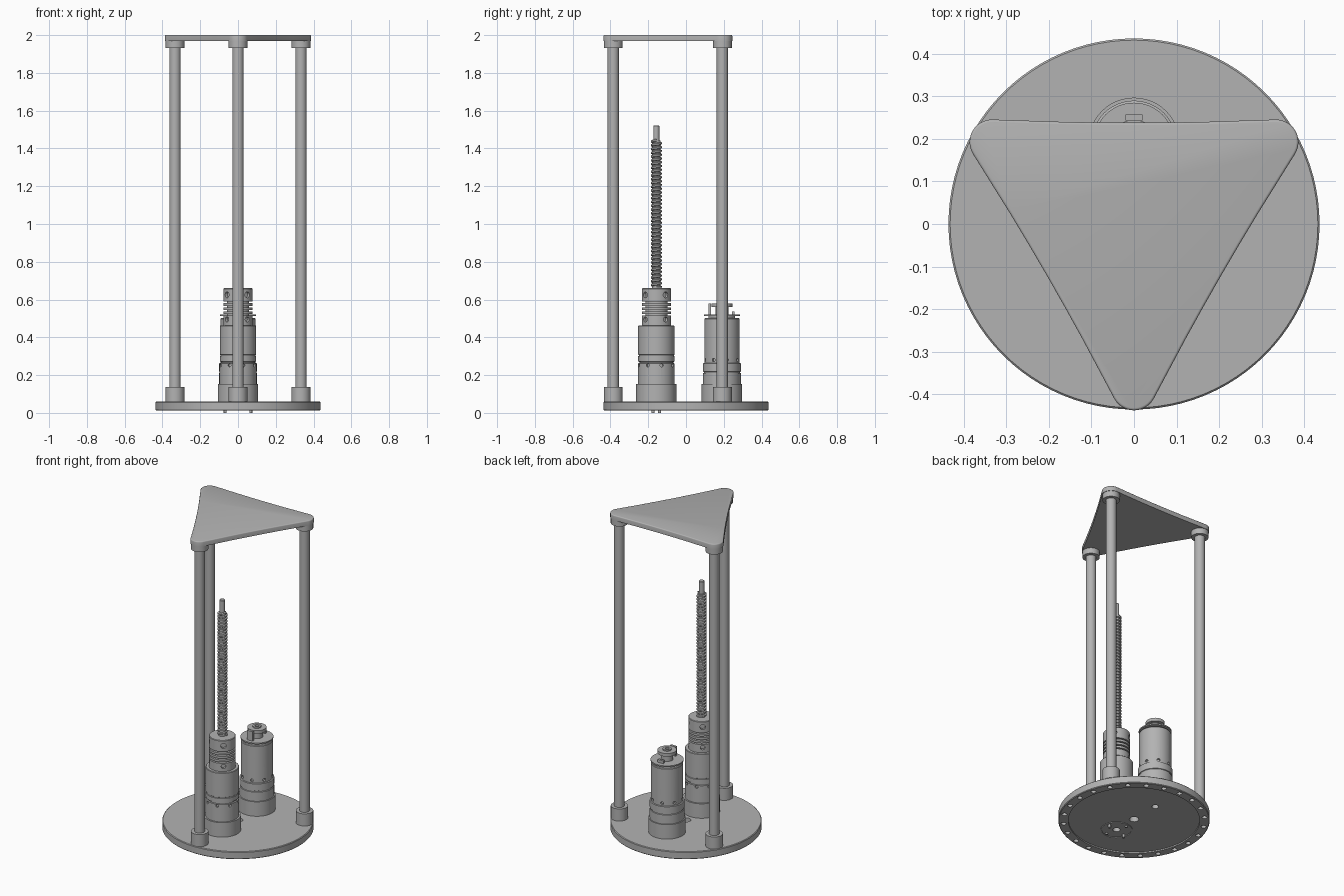
import bpy, bmesh, math
from mathutils import Vector, Matrix

if "Cube" in bpy.data.objects:
    bpy.data.objects.remove(bpy.data.objects["Cube"])

grey = bpy.data.materials.new("satin grey")
grey.use_nodes = True
grey.diffuse_color = (0.45, 0.45, 0.45, 1)
grey.node_tree.nodes["Principled BSDF"].inputs["Base Color"].default_value = (0.45, 0.45, 0.45, 1)


def finish(name, bm, smooth=True):
    bmesh.ops.recalc_face_normals(bm, faces=bm.faces)
    mesh = bpy.data.meshes.new(name)
    bm.to_mesh(mesh)
    bm.free()
    mesh.materials.append(grey)
    ob = bpy.data.objects.new(name, mesh)
    bpy.context.collection.objects.link(ob)
    if smooth:
        shade(ob)
    return ob


def activate(ob):
    bpy.ops.object.select_all(action='DESELECT')
    ob.select_set(True)
    bpy.context.view_layer.objects.active = ob


def shade(ob):
    activate(ob)
    bpy.ops.object.shade_smooth_by_angle(angle=math.radians(35))


def lathe(name, profile, x=0, y=0, segments=48):
    """Spin (radius, height) points around a vertical axis at x, y."""
    bm = bmesh.new()
    verts = [bm.verts.new((r, 0, z)) for r, z in profile]
    edges = [bm.edges.new(pair) for pair in zip(verts, verts[1:])]
    bmesh.ops.spin(bm, geom=verts + edges, cent=(0, 0, 0), axis=(0, 0, 1),
                   angle=math.tau, steps=segments, use_duplicate=False)
    bmesh.ops.remove_doubles(bm, verts=bm.verts, dist=0.0002)
    bmesh.ops.translate(bm, verts=bm.verts, vec=(x, y, 0))
    return finish(name, bm)


def rod(name, x, y, r, z0, z1, segments=32):
    return lathe(name, [(0, z0), (r, z0), (r, z1), (0, z1)], x, y, segments)


def radial_holes(x, y, radius, z, size, angles):
    """Short cutters lying across a round wall: (centre, radius, direction, depth)."""
    out = []
    for a in angles:
        d = Vector((math.cos(a), math.sin(a), 0))
        out.append((Vector((x, y, z)) + d * radius, size, d, 0.03))
    return out


def drill(ob, holes):
    """Cut round holes out of an object."""
    bm = bmesh.new()
    for centre, r, direction, depth in holes:
        turn = Vector((0, 0, 1)).rotation_difference(direction).to_matrix().to_4x4()
        bmesh.ops.create_cone(bm, cap_ends=True, segments=16, radius1=r, radius2=r,
                              depth=depth, matrix=Matrix.Translation(centre) @ turn)
    cutter = finish("hole_cutter", bm, False)
    cutter.hide_render = True
    mod = ob.modifiers.new("holes", 'BOOLEAN')
    mod.operation = 'DIFFERENCE'
    mod.solver = 'EXACT'
    mod.object = cutter
    activate(ob)
    bpy.ops.object.modifier_apply(modifier=mod.name)
    bpy.data.objects.remove(cutter)
    shade(ob)


def ring(count, start=0.0):
    return [start + math.tau * i / count for i in range(count)]


UP = Vector((0, 0, 1))
SCREW_Y, MOTOR_Y = -0.157, 0.19

# Round base with a shallow recess and a ring of blind holes underneath
base = lathe("base_plate", [(0, .02), (.378, .02), (.378, .012), (.432, .012), (.436, .016),
                            (.436, .056), (.432, .06), (0, .06)], segments=96)
holes = [(Vector((.407 * math.cos(a), .407 * math.sin(a), .012)), .015, UP, .04)
         for a in ring(24)]
holes += [(Vector((0, 0, .03)), .028, UP, .1), (Vector((0, MOTOR_Y, .02)), .02, UP, .05),
          (Vector((0, SCREW_Y, .02)), .022, UP, .05)]
drill(base, holes)

# Mounting ring and screw heads below the drive motor
lathe("mount_ring", [(.085, .025), (.085, .016), (.092, .016), (.092, .025)], 0, SCREW_Y)
for i, a in enumerate(ring(4, .25)):
    rod(f"mount_screw_{i + 1}", .07 * math.cos(a), SCREW_Y + .07 * math.sin(a), .008,
        0 if i % 2 == 0 else .012, .03, 12)

# Three posts with sockets at both ends
corners = [Vector((.385 * math.cos(a), .385 * math.sin(a), 0)) for a in ring(3, -math.pi / 2)]
for i, c in enumerate(corners):
    rod(f"post_{i + 1}", c.x, c.y, .03, .06, 1.97)
    for label, z0, z1 in (("lower", .06, .137), ("upper", 1.932, 1.985)):
        rod(f"{label}_socket_{i + 1}", c.x, c.y, .05, z0, z1, 40)

# Top plate: rounded corners joined by slightly hollow sides
bm = bmesh.new()
outline = []
for i, c in enumerate(corners):
    mid = -math.pi / 2 + i * math.tau / 3
    for k in range(13):
        a = mid + math.radians(-62 + 124 * k / 12)
        outline.append(c + Vector((math.cos(a), math.sin(a), 0)) * .053)
    nxt = mid + math.pi / 3
    side = Vector((math.cos(nxt), math.sin(nxt), 0)) * .238
    along = Vector((-math.sin(nxt), math.cos(nxt), 0))
    for t in (-.17, -.08, 0, .08, .17):
        outline.append(side + along * t + side.normalized() * (t * t * .07))
face = bm.faces.new([bm.verts.new((p.x, p.y, 1.968)) for p in outline])
ext = bmesh.ops.extrude_face_region(bm, geom=[face])
top = [g for g in ext["geom"] if isinstance(g, bmesh.types.BMVert)]
bmesh.ops.translate(bm, verts=top, vec=(0, 0, .032))
rim = [e for e in bm.edges if all(v.co.z > 1.99 for v in e.verts)]
bmesh.ops.bevel(bm, geom=rim, offset=.006, segments=3, affect='EDGES', profile=.5)
finish("top_plate", bm)

# Drive motor
drive = lathe("drive_motor", [(0, .06), (.107, .06), (.107, .152), (.097, .152), (.097, .262),
                              (.09, .264), (.09, .27), (.096, .272), (.096, .3), (.093, .302),
                              (.093, .306), (.096, .308), (.096, .46), (.093, .463), (0, .463)],
              0, SCREW_Y)
drill(drive, radial_holes(0, SCREW_Y, .1, .252, .009, ring(8, .3)))

# Flexible coupling with slits and clamp screw holes
profile = [(0, .463), (.077, .463), (.077, .515)]
for z in (.515, .537, .559, .581):
    profile += [(.077, z), (.058, z), (.058, z + .008), (.077, z + .008)]
profile += [(.077, .657), (.074, .66), (0, .66)]
coupling = lathe("coupling", profile, 0, SCREW_Y)
quarter = ring(4, math.radians(40))
drill(coupling, radial_holes(0, SCREW_Y, .075, .625, .016, quarter)
      + radial_holes(0, SCREW_Y, .075, .495, .014, quarter))

# Lead screw: one thread profile wound up the shaft, with a plain tip
PITCH, TURNS = .02, 39
bm = bmesh.new()
verts = [bm.verts.new((r, 0, z * PITCH)) for r, z in
         ((.022, 0), (.022, .2), (.029, .4), (.029, .8), (.022, 1))]
for pair in zip(verts, verts[1:]):
    bm.edges.new(pair)
thread = finish("lead_screw_thread", bm, False)
thread.location = (0, SCREW_Y, .65)
mod = thread.modifiers.new("wind", 'SCREW')
mod.angle = math.tau
mod.screw_offset = PITCH
mod.iterations = TURNS
mod.steps = mod.render_steps = 24
mod.use_merge_vertices = True
mod.use_normal_calculate = True
activate(thread)
bpy.ops.object.modifier_apply(modifier=mod.name)
shade(thread)
rod("lead_screw_core", 0, SCREW_Y, .0225, .65, 1.442)
lathe("lead_screw_tip", [(0, 1.44), (.016, 1.44), (.016, 1.518), (.013, 1.522), (0, 1.522)],
      0, SCREW_Y, 24)

# Second motor
motor = lathe("second_motor", [(0, .06), (.107, .06), (.107, .152), (.1, .152), (.1, .21),
                               (.096, .212), (.096, .217), (.1, .219), (.1, .262), (.093, .264),
                               (.093, .498), (.09, .502), (0, .502)], 0, MOTOR_Y)
drill(motor, radial_holes(0, MOTOR_Y, .095, .28, .009, ring(8, .3)))
lathe("motor_end_plate", [(0, .5), (.07, .5), (.07, .512), (.095, .512), (.095, .52), (0, .52)],
      0, MOTOR_Y)
lathe("motor_end_cap", [(0, .52), (.035, .52), (.035, .56), (.055, .56), (.055, .58),
                        (.025, .58), (.025, .588), (.012, .588), (.012, .575), (0, .575)],
      0, MOTOR_Y)

# Terminal tabs on the second motor
for name, dy, h in (("front_terminal", -.065, .062), ("back_terminal", .06, .02)):
    bm = bmesh.new()
    bmesh.ops.create_cube(bm, size=1)
    bmesh.ops.scale(bm, verts=bm.verts, vec=(.04, .014, h))
    bmesh.ops.translate(bm, verts=bm.verts, vec=(0, MOTOR_Y + dy, .518 + h / 2))
    finish(name, bm, False)
